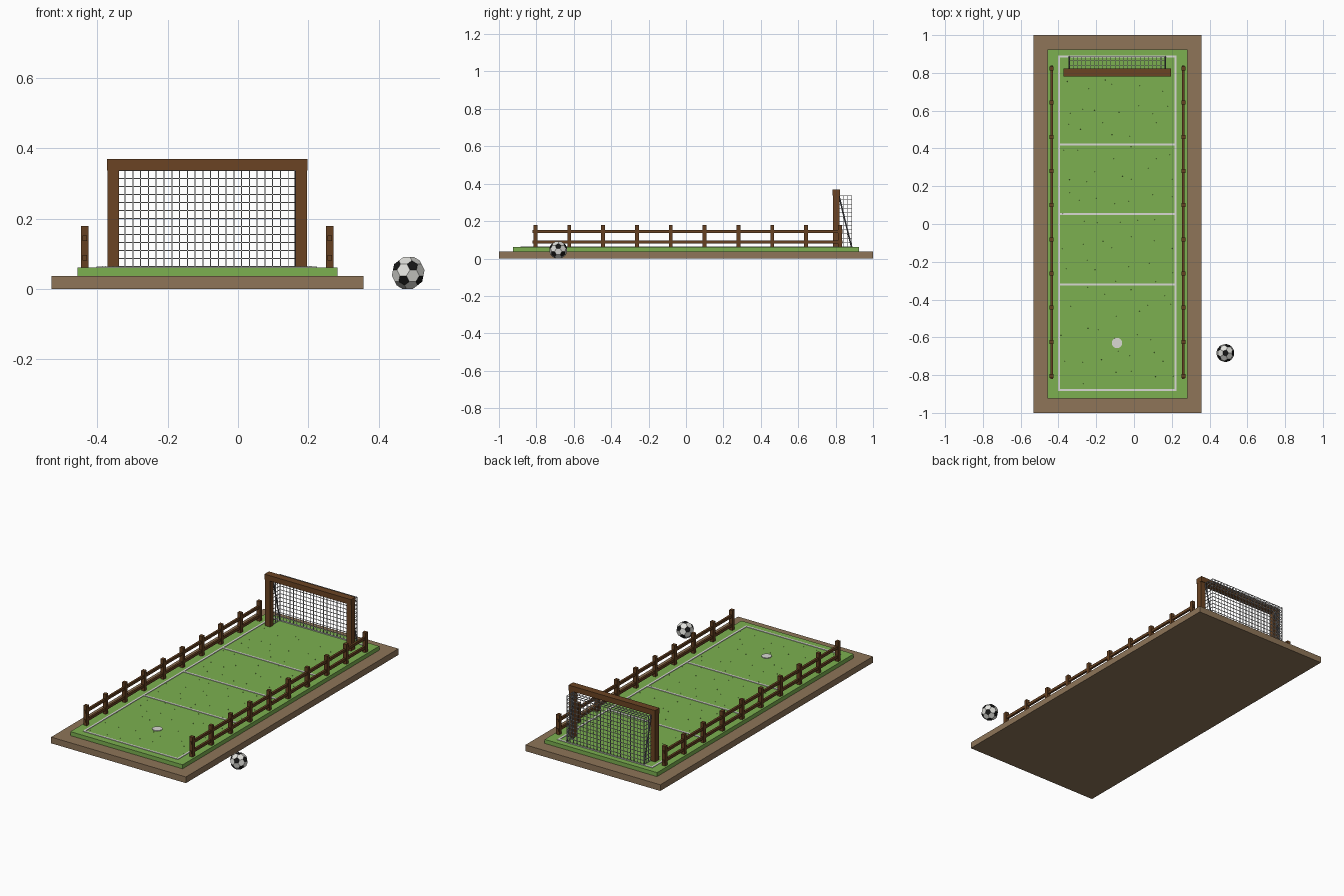
import bpy, bmesh, math, random
from mathutils import Vector

if "Cube" in bpy.data.objects:
    bpy.data.objects.remove(bpy.data.objects["Cube"])

random.seed(4)
CX = -0.087          # pitch centre line
GRASS_Z = 0.061


def srgb(r, g, b):
    f = lambda c: c / 12.92 if c <= 0.04045 else ((c + 0.055) / 1.055) ** 2.4
    return tuple(f(v / 255) for v in (r, g, b)) + (1.0,)


def material(name, *rgb):
    m = bpy.data.materials.new(name)
    m.diffuse_color = srgb(*rgb)
    m.use_nodes = True
    m.node_tree.nodes["Principled BSDF"].inputs["Base Color"].default_value = m.diffuse_color
    return m


EARTH = material("earth brown", 142, 117, 88)
GRASS = material("grass green", 124, 176, 80)
WOOD = material("fence wood", 101, 64, 33)
GOAL = material("goal wood", 107, 68, 35)
WHITE = material("line white", 218, 218, 212)
NET = material("net grey", 190, 190, 190)
STEEL = material("brace grey", 95, 95, 100)
BALL = material("ball white", 225, 225, 220)
BLACK = material("ball black", 22, 22, 22)


def finish(name, bm, *mats):
    bmesh.ops.recalc_face_normals(bm, faces=bm.faces)
    me = bpy.data.meshes.new(name)
    bm.to_mesh(me)
    bm.free()
    for m in mats:
        me.materials.append(m)
    ob = bpy.data.objects.new(name, me)
    bpy.context.collection.objects.link(ob)
    return ob


def box(bm, x0, x1, y0, y1, z0, z1):
    vs = [bm.verts.new((x, y, z)) for x in (x0, x1) for y in (y0, y1) for z in (z0, z1)]
    for f in ((0, 1, 3, 2), (4, 6, 7, 5), (0, 4, 5, 1), (2, 3, 7, 6), (0, 2, 6, 4), (1, 5, 7, 3)):
        bm.faces.new([vs[i] for i in f])


def boxes(name, mat, items):
    bm = bmesh.new()
    for it in items:
        box(bm, *it)
    return finish(name, bm, mat)


def wire(a, b, t):
    # axis-aligned strand from a to b with thickness t
    h = t / 2
    return tuple(v for p, q in zip(a, b) for v in (min(p, q) - h, max(p, q) + h))


def steps(a, b, n):
    return [a + (b - a) * i / n for i in range(n + 1)]


# ground slab and turf
boxes("earth_base", EARTH, [(-0.531, 0.357, -1, 1, 0, 0.037)])
boxes("turf", GRASS, [(CX - 0.37, CX + 0.37, -0.925, 0.925, 0.037, GRASS_Z)])

# painted pitch lines
L, R, F, B, W = -0.403, 0.225, -0.885, 0.892, 0.011
z0, z1 = GRASS_Z - 0.002, GRASS_Z + 0.003
lines = [(x, x + W, F, B, z0, z1) for x in (L, R - W)]
lines += [(L + W, R - W, y - W / 2, y + W / 2, z0, z1)
          for y in (F + W / 2, -0.32, 0.052, 0.42, B - W / 2)]
boxes("pitch_lines", WHITE, lines)

# penalty spot
bm = bmesh.new()
bmesh.ops.create_cone(bm, cap_ends=True, segments=12, radius1=0.028, radius2=0.028, depth=0.005)
bmesh.ops.translate(bm, verts=bm.verts, vec=(-0.09, -0.63, GRASS_Z + 0.0015))
finish("kick_spot", bm, WHITE)

# tiny grass tufts
bm = bmesh.new()
for x in steps(-0.36, 0.18, 6):
    for y in steps(-0.82, 0.74, 13):
        c = bmesh.ops.create_cone(bm, segments=3, radius1=0.0025, radius2=0, depth=0.004)
        bmesh.ops.translate(bm, verts=c["verts"], vec=(
            x + random.uniform(-.03, .03), y + random.uniform(-.04, .04), GRASS_Z + 0.002))
finish("grass_tufts", bm, GRASS)

# fences on both sides
for name, x in (("left_fence", -0.436), ("right_fence", 0.261)):
    posts = [(x - .0105, x + .0105, y - .0105, y + .0105, GRASS_Z - .002, 0.179)
             for y in steps(-0.805, 0.823, 9)]
    boxes(name + "_posts", WOOD, posts)
    boxes(name + "_rails", WOOD, [(x - .0065, x + .0065, -0.82, 0.838, z - .008, z + .008)
                                  for z in (0.089, 0.144)])

# goal frame
boxes("goal_posts", GOAL, [(x, x + 0.032, 0.786, 0.82, GRASS_Z - .002, 0.338)
                           for x in (-0.371, 0.164)])
boxes("goal_crossbar", GOAL, [(-0.373, 0.197, 0.782, 0.824, 0.337, 0.369)])

# goal net: back, roof and two sides
X0, X1, Y0, Y1, Z0, Z1, T = -0.343, 0.165, 0.82, 0.885, 0.064, 0.336, 0.0028
net = []
for x in steps(X0, X1, 23):
    net.append(wire((x, Y1, Z0), (x, Y1, Z1), T))
    net.append(wire((x, Y0, Z1), (x, Y1, Z1), T))
for z in steps(Z0, Z1, 12):
    net.append(wire((X0, Y1, z), (X1, Y1, z), T))
    net += [wire((x, Y0, z), (x, Y1, z), T) for x in (X0, X1)]
for y in steps(Y0, Y1, 3)[1:-1]:
    net.append(wire((X0, y, Z1), (X1, y, Z1), T))
    net += [wire((x, y, Z0), (x, y, Z1), T) for x in (X0, X1)]
boxes("goal_net", NET, net)

# slanted braces behind the posts
bm = bmesh.new()
a, b = Vector((0, 0.818, 0.335)), Vector((0, 0.885, GRASS_Z))
for x in (X0, X1):
    c = bmesh.ops.create_cone(bm, cap_ends=True, segments=8, radius1=.004, radius2=.004,
                              depth=(b - a).length)
    rot = Vector((0, 0, 1)).rotation_difference(b - a).to_matrix()
    bmesh.ops.rotate(bm, verts=c["verts"], matrix=rot)
    bmesh.ops.translate(bm, verts=c["verts"], vec=(a + b) / 2 + Vector((x, 0, 0)))
finish("goal_braces", bm, STEEL)

# football: truncated icosahedron with black pentagons
ico = bmesh.new()
bmesh.ops.create_icosphere(ico, subdivisions=1, radius=0.0555)
bm = bmesh.new()
for e in ico.edges:
    p, q = (v.co for v in e.verts)
    bm.verts.new(p.lerp(q, 1 / 3))
    bm.verts.new(p.lerp(q, 2 / 3))
ico.free()
bmesh.ops.convex_hull(bm, input=bm.verts)
bmesh.ops.dissolve_limit(bm, angle_limit=math.radians(3), verts=bm.verts, edges=bm.edges)
for f in bm.faces:
    f.material_index = 1 if len(f.verts) == 5 else 0
low = min(v.co.z for v in bm.verts)
bmesh.ops.translate(bm, verts=bm.verts, vec=(0.484, -0.683, -low))
finish("football", bm, BALL, BLACK)
